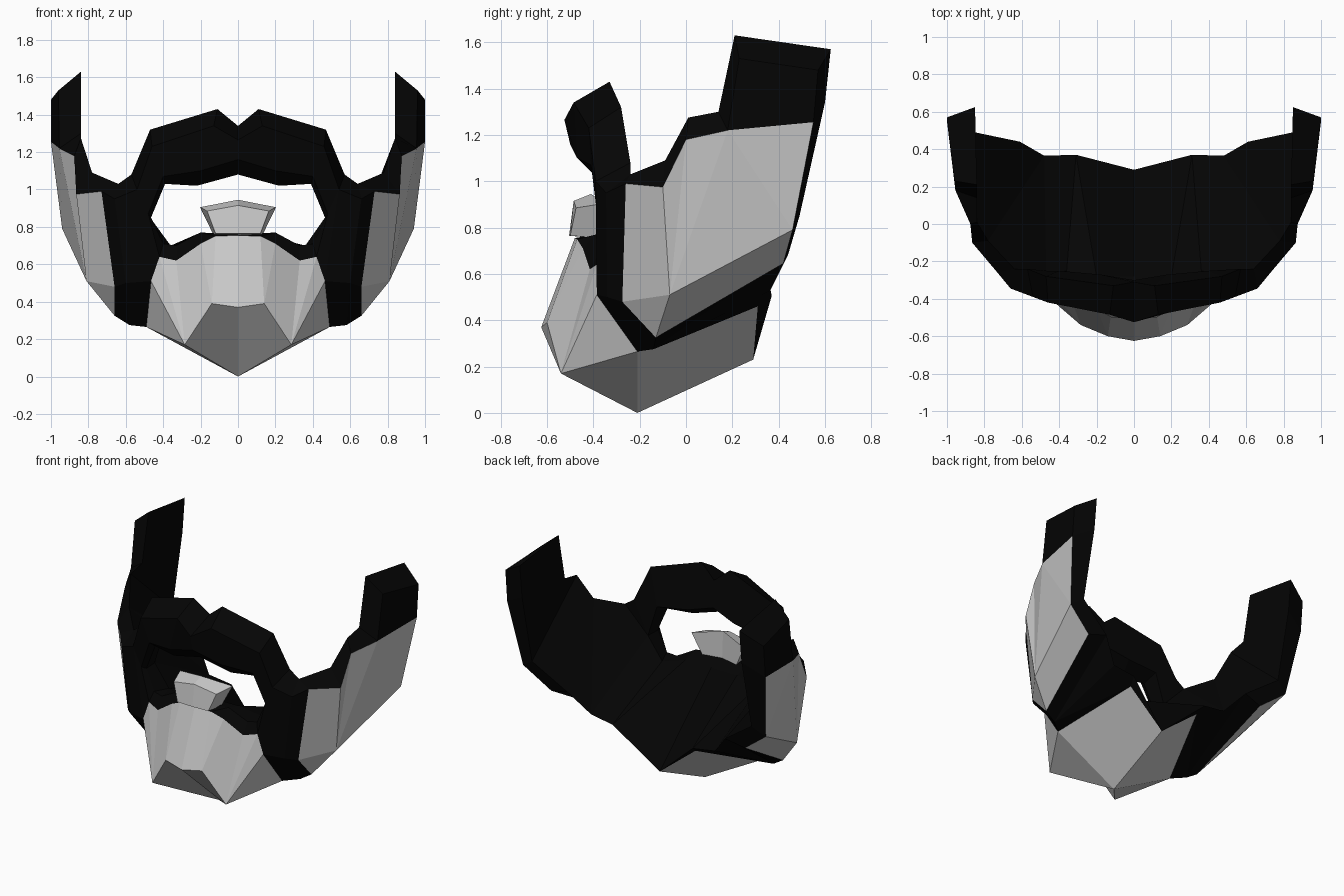
import bpy
import bmesh

cube = bpy.data.objects.get("Cube")
if cube:
    bpy.data.objects.remove(cube, do_unlink=True)


def make_material(name, value):
    mat = bpy.data.materials.new(name)
    colour = (value, value, value, 1)
    mat.diffuse_color = colour
    mat.use_nodes = True
    shader = mat.node_tree.nodes["Principled BSDF"]
    shader.inputs["Base Color"].default_value = colour
    shader.inputs["Roughness"].default_value = 0.9
    return mat


black = make_material("black hair", 0.0015)
grey = make_material("grey hair", 0.58)


def strip(rail_a, rail_b):
    """Faces between two rails; a repeated point makes a triangle."""
    faces = []
    for i in range(len(rail_a) - 1):
        corners = [rail_a[i], rail_a[i + 1], rail_b[i + 1], rail_b[i]]
        faces.append(list(dict.fromkeys(corners)))
    return faces


def build_mirrored(name, black_faces, grey_faces):
    """Build both halves of a part from its left-side faces."""
    bm = bmesh.new()
    cache = {}

    def vert(point, side):
        key = (point[0] * side + 0.0, point[1], point[2])
        if key not in cache:
            cache[key] = bm.verts.new(key)
        return cache[key]

    for index, faces in enumerate((black_faces, grey_faces)):
        for points in faces:
            for side in (1, -1):
                face = bm.faces.new([vert(p, side) for p in points[::side]])
                face.material_index = index
    bmesh.ops.recalc_face_normals(bm, faces=bm.faces[:])
    mesh = bpy.data.meshes.new(name)
    bm.to_mesh(mesh)
    bm.free()
    mesh.materials.append(black)
    mesh.materials.append(grey)
    obj = bpy.data.objects.new(name, mesh)
    bpy.context.collection.objects.link(obj)


# Cheek corners
cheek = dict(
    front_top=(.73, -.26, .99), side_top=(.865, -.1, .975),
    side_low=(.81, -.07, .51), front_low=(.66, -.275, .48),
    under=(.66, -.13, .325), notch=(.875, 0, 1.18), ear=(.955, .18, 1.22),
    ear_back=(1, .55, 1.255), jaw=(.94, .46, .79), jaw_under=(.75, .42, .645))

# Sideburn corners
sideburn = dict(
    out_front=(.96, .23, 1.53), out_back=(1, .57, 1.48),
    in_front=(.84, .21, 1.63), in_back=(.85, .625, 1.57),
    in_mid=(.85, .6, 1.34), in_low=(.85, .49, .85))

# Hairline, jaw band and rear rim corners
band = dict(
    hair_a=(.84, .14, 1.3), hair_b=(.84, .01, 1.275),
    hair_c=(.78, -.09, 1.09), hair_d=(.64, -.24, 1.03),
    ridge_top=(.66, -.345, .95), ridge_low=(.6, -.34, .5),
    base=(.58, -.14, .275), rim_a=(.61, .44, .68),
    rim_b=(.48, .365, .53), rim_c=(.31, .37, .505))

# Chin and throat corners
chin = dict(
    top_a=(0, -.48, .755), top_b=(.12, -.47, .75), top_c=(.2, -.445, .71),
    top_d=(.33, -.415, .62), top_e=(.42, -.385, .64), edge=(.465, -.385, .51),
    tip=(0, -.625, .37), tip_side=(.14, -.6, .39), corner=(.285, -.54, .17),
    point=(0, -.21, 0), side=(.49, -.21, .265),
    throat=(0, .29, .23), throat_side=(.29, .31, .46))

# Lower lip corners
lip = dict(
    lip_a=(0, -.4, .76), lip_b=(.2, -.39, .77), lip_c=(.33, -.37, .7),
    lip_d=(.4, -.36, .71), mouth_a=(0, -.28, .74), mouth_b=(.2, -.28, .74),
    mouth_c=(.36, -.25, .7))

# Moustache cross-sections: top, front, lower front, bottom, back
moustache = [
    [(0, -.31, 1.34), (0, -.525, 1.265), (0, -.5, 1.16), (0, -.42, 1.08), (0, -.3, 1.15)],
    [(.11, -.33, 1.43), (.13, -.485, 1.34), (.2, -.47, 1.1), (.22, -.39, 1.02), (.18, -.27, 1.1)],
    [(.47, -.28, 1.32), (.46, -.42, 1.23), (.4, -.41, 1.07), (.39, -.36, 1.03), (.4, -.25, 1.07)],
    [(.57, -.24, 1.08), (.54, -.39, 1), (.48, -.385, .87), (.465, -.35, .85), (.47, -.25, .85)],
]
end_names = ("end_top", "end_front", "end_low", "end_bottom", "end_back")
corner_points = cheek | sideburn | band | chin | lip | dict(zip(end_names, moustache[-1]))


def rail(names):
    return [corner_points[name] for name in names.split()]


# Moustache, lofted through its sections
black_faces = []
for a, b in zip(moustache, moustache[1:]):
    black_faces += strip(a + a[:1], b + b[:1])

# Border running round the cheek patch and over the sideburn
black_faces += strip(
    rail("in_back in_mid in_low rim_a base ridge_low ridge_top"
         " hair_d hair_c hair_b hair_a in_front in_back"),
    rail("out_back ear_back jaw jaw_under under front_low front_top"
         " front_top side_top notch ear out_front out_back"))
black_faces.append(rail("ear ear_back out_back out_front"))

# Jaw band beside and below the chin
black_faces += strip(
    rail("end_top end_front edge side throat_side rim_c"),
    rail("hair_d ridge_top ridge_low base base rim_b"))
black_faces += strip(rail("end_front end_low end_bottom"), rail("edge top_e lip_d"))
black_faces += [rail("base rim_a rim_b"), rail("throat throat_side rim_c")]

# Lower lip rim
black_faces += strip(
    rail("top_e top_d top_c top_b top_a"), rail("lip_d lip_c lip_b lip_b lip_a"))
black_faces += strip(
    rail("end_bottom lip_d lip_c lip_b lip_a"),
    rail("end_back mouth_c mouth_c mouth_b mouth_a"))

# Inner wall from the hairline and mouth to the rear rim
black_faces += strip(
    rail("in_front hair_a hair_a hair_b hair_c hair_c hair_d"
         " end_back mouth_c mouth_b mouth_a"),
    rail("in_back in_mid in_low in_low rim_a rim_b rim_b"
         " rim_b rim_c rim_c throat"))
black_faces.append(rail("end_top hair_d end_back"))

# Cheek patch
grey_faces = strip(
    rail("front_top side_top notch ear jaw"),
    rail("front_low side_low side_low side_low side_low"))
grey_faces += strip(rail("front_low side_low jaw"), rail("under under jaw_under"))
grey_faces.append(rail("ear ear_back jaw"))

# Chin patch and its underside
grey_faces += strip(
    rail("top_a top_b top_c top_d top_e edge side"),
    rail("tip tip_side tip_side corner corner corner corner"))
grey_faces += [rail("tip tip_side corner point"), rail("corner side point"),
               rail("side throat_side throat point")]

build_mirrored("beard", black_faces, grey_faces)

# Small tuft below the mouth: front outline and wider back outline
front = [(0, -.485, .915), (.165, -.475, .885), (.12, -.5, .765), (0, -.505, .765)]
back = [(0, -.41, .945), (.203, -.35, .905), (.13, -.37, .755), (0, -.4, .755)]
build_mirrored("lip_tuft", [], [front, back] + strip(front, back))
